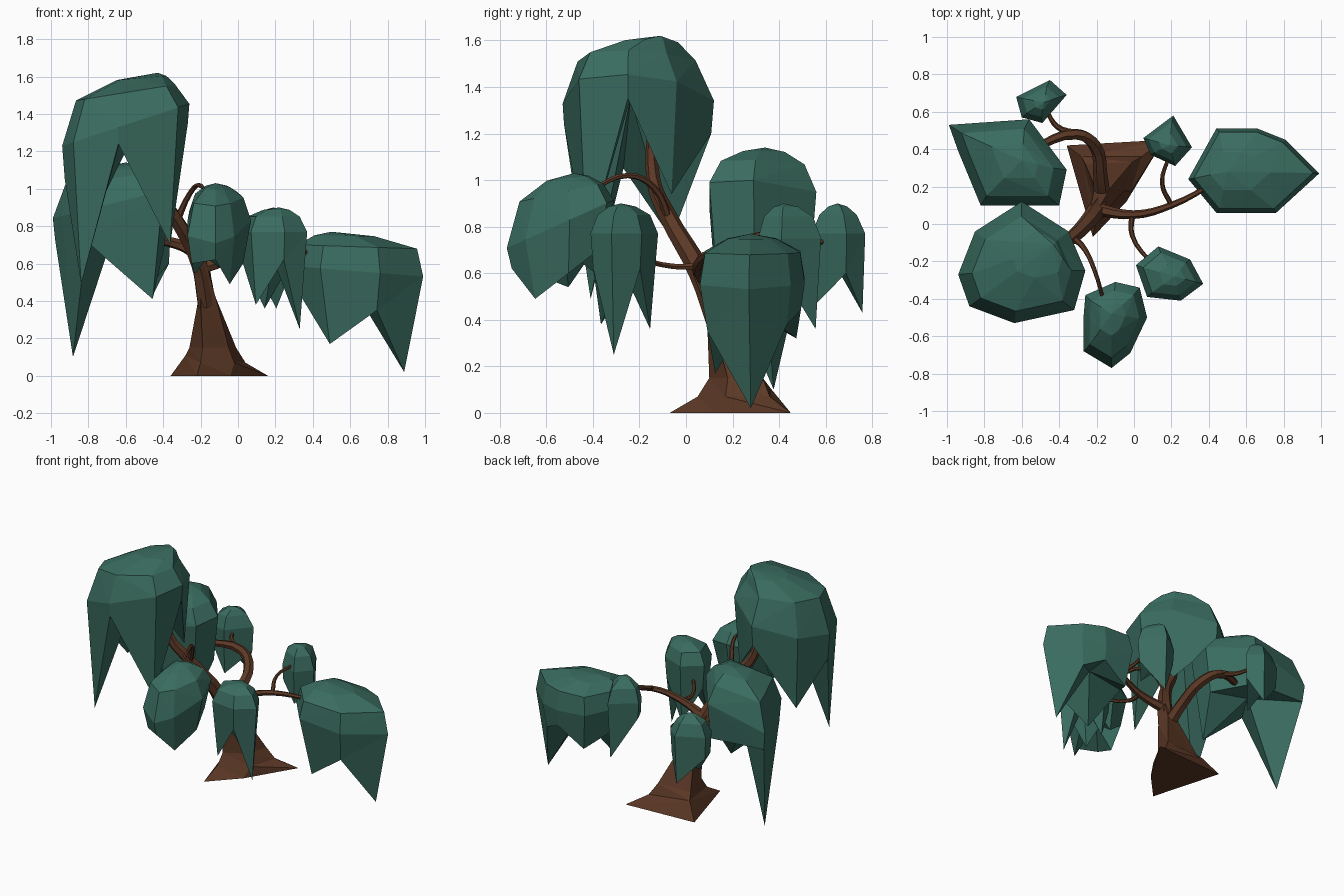
import bpy, bmesh
from mathutils import Vector

default_cube = bpy.data.objects.get("Cube")
if default_cube:
    bpy.data.objects.remove(default_cube, do_unlink=True)


def make_material(name, colour):
    material = bpy.data.materials.new(name)
    material.use_nodes = True
    material.diffuse_color = colour
    shader = material.node_tree.nodes["Principled BSDF"]
    shader.inputs["Base Color"].default_value = colour
    shader.inputs["Roughness"].default_value = 0.9
    return material


BARK = make_material("bark brown", (0.107, 0.04, 0.019, 1))
LEAF = make_material("leaf green", (0.042, 0.15, 0.115, 1))


def finish_mesh(name, mesh_builder, material):
    bmesh.ops.recalc_face_normals(mesh_builder, faces=mesh_builder.faces)
    mesh = bpy.data.meshes.new(name)
    mesh_builder.to_mesh(mesh)
    mesh_builder.free()
    mesh.materials.append(material)
    obj = bpy.data.objects.new(name, mesh)
    bpy.context.collection.objects.link(obj)


def loft(name, rings, material, first_tip=None, last_tip=None):
    """Join rings of equal length with triangles; close each end with a tip or a cap."""
    builder = bmesh.new()
    loops = [[builder.verts.new(point) for point in ring] for ring in rings]
    count = len(loops[0])
    for upper, lower in zip(loops, loops[1:]):
        for i in range(count):
            j = (i + 1) % count
            # run the diagonal through the higher lower corner, so spikes stay sharp
            if lower[i].co.z > lower[j].co.z:
                builder.faces.new((upper[i], upper[j], lower[i]))
                builder.faces.new((upper[j], lower[j], lower[i]))
            else:
                builder.faces.new((upper[i], upper[j], lower[j]))
                builder.faces.new((upper[i], lower[j], lower[i]))
    for loop, tip in ((loops[0], first_tip), (loops[-1], last_tip)):
        if tip is None:
            builder.faces.new(loop)
        else:
            apex = builder.verts.new(tip)
            for i in range(count):
                builder.faces.new((apex, loop[i], loop[(i + 1) % count]))
    finish_mesh(name, builder, material)


def leaf_clump(name, crown, rim, outline, tilt=(0, 0), inset=0.85, flat=0.78):
    """Drooping clump: outline holds x, y and the height each strand hangs to."""
    crown = Vector(crown)
    count = len(outline)
    middle = Vector((sum(p[0] for p in outline), sum(p[1] for p in outline), 0)) / count
    above = Vector((crown.x, crown.y, 0))
    longest = rim - min(p[2] for p in outline)
    cap, shoulder, belly, hem = [], [], [], []
    for x, y, hang in outline:
        offset = Vector((x, y, 0)) - middle
        rim_z = rim + offset.x * tilt[0] + offset.y * tilt[1]
        drop = crown.z - rim_z
        # long strands lean inwards, short ones stay under the rim
        lean = (1 - inset) * min(1, 1.3 * (rim_z - hang) / longest)
        cap.append(middle.lerp(above, 0.5) + offset * flat * 0.5
                   + Vector((0, 0, crown.z - drop * 0.1)))
        shoulder.append(middle + offset * flat + Vector((0, 0, crown.z - drop * 0.38)))
        belly.append(middle + offset + Vector((0, 0, rim_z)))
        hem.append(middle + offset * (1 - lean) + Vector((0, 0, hang)))
    ceiling = max(p[2] for p in outline)
    under = middle + Vector((0, 0, ceiling))
    loft(name, (cap, shoulder, belly, hem), LEAF, crown, under)


def branch(name, points):
    """Six-sided tapering limb through points of x, y, z and radius."""
    curve = bpy.data.curves.new(name, "CURVE")
    curve.dimensions = "3D"
    curve.bevel_depth = 1
    curve.bevel_resolution = 1
    curve.resolution_u = 4
    curve.use_fill_caps = True
    spline = curve.splines.new("BEZIER")
    spline.bezier_points.add(len(points) - 1)
    for knot, (x, y, z, radius) in zip(spline.bezier_points, points):
        knot.co = (x, y, z)
        knot.radius = radius
        knot.handle_left_type = knot.handle_right_type = "AUTO"
    limb = bpy.data.objects.new(name, curve)
    bpy.context.collection.objects.link(limb)
    # turn the curve into a plain flat-shaded mesh
    depsgraph = bpy.context.evaluated_depsgraph_get()
    mesh = bpy.data.meshes.new_from_object(limb.evaluated_get(depsgraph))
    bpy.data.objects.remove(limb, do_unlink=True)
    builder = bmesh.new()
    builder.from_mesh(mesh)
    bpy.data.meshes.remove(mesh)
    bmesh.ops.remove_doubles(builder, verts=builder.verts, dist=0.0005)
    for face in builder.faces:
        face.smooth = False
        face.material_index = 0
    finish_mesh(name, builder, BARK)


# Flared trunk base with spreading root corners
loft("trunk_base", (
    [(-.36, .42, 0), (.16, .45, 0), (-.04, .12, 0), (-.22, -.07, 0)],
    [(-.28, .36, .11), (.04, .36, .07), (-.02, .17, .07), (-.2, .05, .07)],
    [(-.26, .32, .15), (-.01, .33, .15), (-.05, .18, .15), (-.19, .1, .15)],
    [(-.21, .2, .42), (-.12, .2, .42), (-.12, .1, .42), (-.2, .09, .42)],
    [(-.23, .1, .6), (-.18, .1, .6), (-.17, .03, .6), (-.24, .02, .6)],
), BARK)

# Leaning main limb and the branches that leave it
branch("main_limb", [(-.17, .14, .38, .05), (-.21, .06, .6, .048), (-.34, -.08, .85, .038),
                     (-.44, -.14, 1, .03), (-.5, -.14, 1.3, .02)])
branch("front_branch", [(-.33, -.07, .82, .02), (-.26, -.14, .97, .014),
                        (-.21, -.25, 1.02, .012), (-.16, -.42, .95, .01)])
branch("left_branch", [(-.21, .08, .57, .035), (0, .05, .63, .023),
                       (.2, .1, .68, .018), (.45, .23, .64, .012)])
branch("left_front_twig", [(-.01, .06, .63, .016), (-.01, -.06, .63, .013), (.1, -.22, .67, .01)])
branch("left_back_twig", [(.2, .1, .68, .014), (.15, .22, .74, .012), (.19, .37, .78, .01)])
branch("back_branch", [(-.17, .14, .42, .045), (-.18, .26, .52, .038), (-.21, .42, .63, .034),
                       (-.31, .48, .7, .03), (-.55, .4, .73, .02)])
branch("back_twig", [(-.3, .48, .7, .02), (-.41, .52, .72, .015), (-.47, .61, .74, .01)])

# Hanging leaf clumps
leaf_clump("top_leaves", (-.43, -.11, 1.62), 1.34, [
    (-.94, -.27, 1.05), (-.85, -.04, .75), (-.6, .12, 1.2), (-.35, -.04, .94),
    (-.26, -.25, 1.35), (-.32, -.46, .7), (-.64, -.53, 1.24), (-.88, -.44, .49)],
    tilt=(.33, 0), flat=.78)
leaf_clump("back_right_leaves", (-.6, .34, 1.14), .92, [
    (-.99, .53, .72), (-.56, .56, .7), (-.36, .29, .68), (-.4, .1, .41),
    (-.82, .1, .72), (-.94, .39, .1)], tilt=(.25, 0), inset=.78)
leaf_clump("front_leaves", (-.12, -.48, 1.03), .82, [
    (-.27, -.68, .6), (-.27, -.5, .54), (-.26, -.38, .68), (-.1, -.31, .58), (.03, -.34, .7),
    (.07, -.5, .6), (-.02, -.69, .49), (-.12, -.77, .62)], tilt=(0, .45), inset=.75)
leaf_clump("front_left_leaves", (.22, -.28, .9), .77, [
    (.01, -.22, .6), (.13, -.12, .36), (.3, -.19, .62), (.37, -.32, .25),
    (.25, -.41, .62), (.07, -.39, .38)], inset=.78)
leaf_clump("left_leaves", (.5, .28, .77), .56, [
    (.29, .24, .45), (.44, .51, .32), (.66, .51, .44), (.81, .45, .38),
    (.99, .27, .02), (.76, .06, .35), (.44, .06, .17)], tilt=(-.08, 0), inset=.72, flat=.91)
leaf_clump("back_left_leaves", (.19, .42, .9), .75, [
    (.05, .46, .64), (.21, .58, .36), (.31, .41, .6), (.22, .31, .52), (.09, .37, .64)])
leaf_clump("back_leaves", (-.48, .65, .9), .77, [
    (-.63, .68, .62), (-.45, .77, .43), (-.36, .69, .6), (-.49, .54, .46), (-.6, .57, .62)],
    inset=.9, flat=.7)
